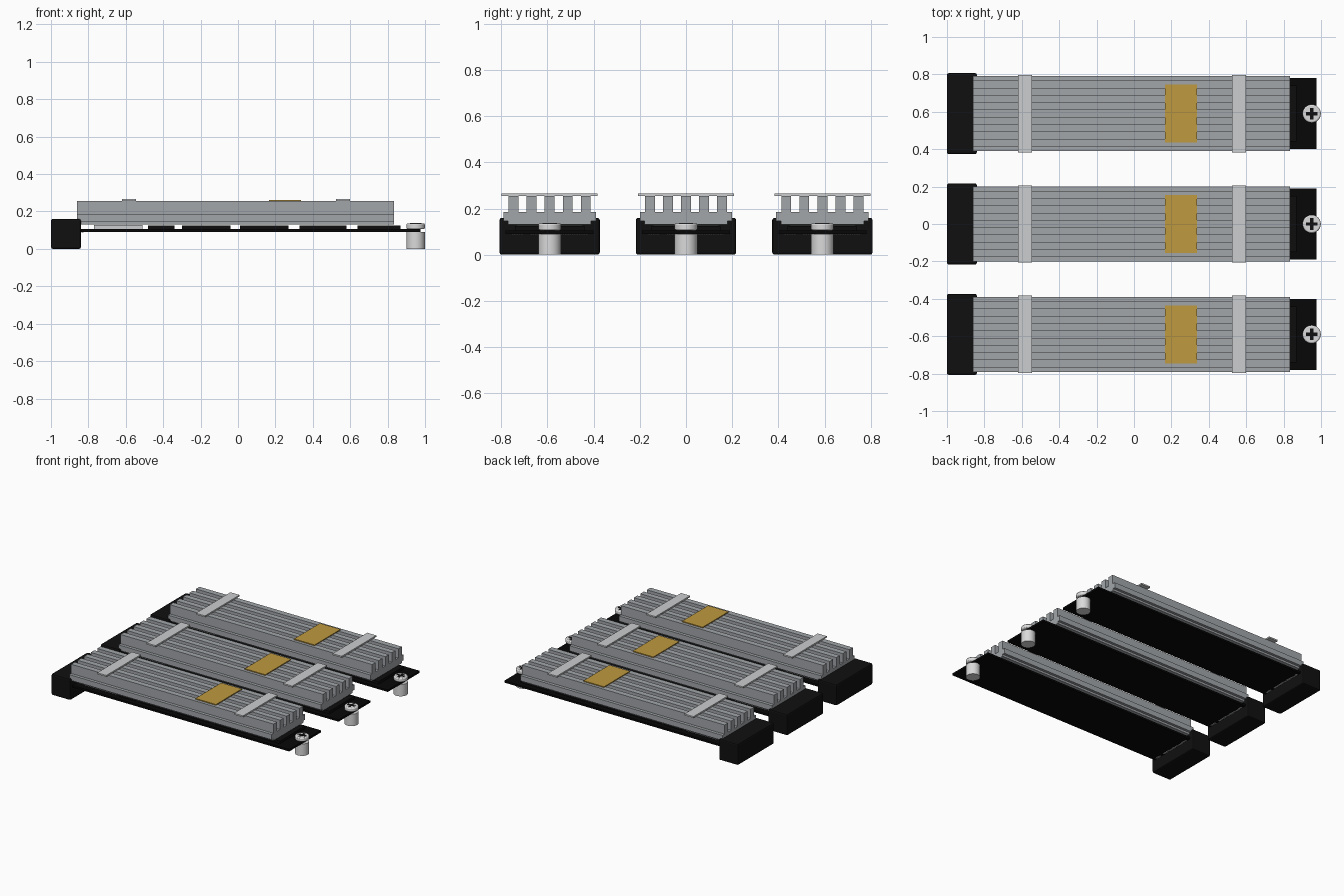
import bpy, bmesh, math
from mathutils import Matrix, Vector

if "Cube" in bpy.data.objects:
    bpy.data.objects.remove(bpy.data.objects["Cube"])


def material(name, rgb, rough=0.5):
    m = bpy.data.materials.new(name)
    m.use_nodes = True
    m.diffuse_color = (*rgb, 1)
    b = m.node_tree.nodes["Principled BSDF"]
    b.inputs["Base Color"].default_value = (*rgb, 1)
    b.inputs["Roughness"].default_value = rough
    return m


BLACK = material("connector black", (0.005, 0.005, 0.005))
BOARD = material("board black", (0.002, 0.002, 0.002))
CHIP = material("chip black", (0.004, 0.004, 0.004))
GREY = material("heatsink grey", (0.36, 0.38, 0.40))
CLIP = material("clip silver", (0.60, 0.61, 0.62))
STEEL = material("screw steel", (0.70, 0.70, 0.70))
GOLD = material("label gold", (0.52, 0.32, 0.05))


def finish(name, bm, mat):
    me = bpy.data.meshes.new(name)
    bmesh.ops.recalc_face_normals(bm, faces=bm.faces)
    bm.to_mesh(me)
    bm.free()
    me.materials.append(mat)
    ob = bpy.data.objects.new(name, me)
    bpy.context.collection.objects.link(ob)
    return ob


def add_box(bm, x, y, z):
    size = [b - a for a, b in (x, y, z)]
    mid = [(a + b) / 2 for a, b in (x, y, z)]
    bmesh.ops.create_cube(bm, size=1, matrix=Matrix.Translation(mid) @ Matrix.Diagonal((*size, 1)))


def boxes(name, mat, items, bevel=0):
    bm = bmesh.new()
    for item in items:
        add_box(bm, *item)
    ob = finish(name, bm, mat)
    if bevel:
        mod = ob.modifiers.new("Bevel", "BEVEL")
        mod.width, mod.segments = bevel, 2
    return ob


def around(c, half):
    return (c - half, c + half)


def cylinder(name, mat, x, y, z, r, bevel=0):
    bm = bmesh.new()
    bmesh.ops.create_cone(bm, cap_ends=True, segments=32, radius1=r, radius2=r, depth=z[1] - z[0],
                          matrix=Matrix.Translation((x, y, sum(z) / 2)))
    ob = finish(name, bm, mat)
    if bevel:
        mod = ob.modifiers.new("Bevel", "BEVEL")
        mod.width, mod.segments = bevel, 2
    bpy.ops.object.select_all(action="DESELECT")
    ob.select_set(True)
    bpy.context.view_layer.objects.active = ob
    bpy.ops.object.shade_smooth_by_angle(angle=math.radians(35))
    return ob


def heatsink(y):
    # Extruded profile: narrow foot, wide base and five upright fins
    prof = [(-0.18, 0.13), (-0.18, 0.145), (-0.2, 0.145), (-0.2, 0.185)]
    for i in range(5):
        c = (i - 2) * 0.078
        prof += [(c - 0.021, 0.185), (c - 0.021, 0.255), (c + 0.021, 0.255), (c + 0.021, 0.185)]
    prof += [(0.2, 0.185), (0.2, 0.145), (0.18, 0.145), (0.18, 0.13)]
    bm = bmesh.new()
    face = bm.faces.new([bm.verts.new((-0.86, y + a, b)) for a, b in prof])
    ext = bmesh.ops.extrude_face_region(bm, geom=[face], use_keep_orig=True)
    verts = [v for v in ext["geom"] if isinstance(v, bmesh.types.BMVert)]
    bmesh.ops.translate(bm, verts=verts, vec=Vector((1.695, 0, 0)))
    return finish("heatsink", bm, GREY)


def module(y):
    boxes("socket", BLACK, [((-1, -0.84), around(y, 0.217), (0, 0.16))], 0.01)
    boxes("circuit_board", BOARD, [((-0.86, 0.975), around(y, 0.19), (0.09, 0.105))])
    # Components under the heatsink
    chips = [(-0.48, -0.34), (-0.3, -0.04), (0.01, 0.27), (0.33, 0.58), (0.64, 0.87)]
    boxes("memory_chips", CHIP, [(x, around(y, 0.15), (0.105, 0.125)) for x in chips])
    boxes("controller_chip", CLIP, [((-0.77, -0.51), around(y, 0.14), (0.105, 0.127))])
    # Contact strips on the underside beside the socket
    pins = [i for i in range(-16, 17) if i not in (-11, -10, -9)]
    boxes("edge_contacts", CLIP, [((-0.838, -0.825), around(y + i * 0.01, 0.003), (0.088, 0.0905))
                                  for i in pins])
    heatsink(y)
    boxes("retaining_clips", CLIP, [(around(x, 0.038), around(y, 0.207), (0.255, 0.266))
                                    for x in (-0.583, 0.562)])
    boxes("label_plate", GOLD, [((0.165, 0.337), around(y, 0.155), (0.255, 0.262))])
    # Mounting hardware
    cylinder("standoff", STEEL, 0.95, y, (0, 0.09), 0.049)
    cylinder("screw_head", STEEL, 0.95, y, (0.105, 0.136), 0.049, 0.007)
    boxes("screw_recess", BLACK, [(around(0.95, 0.031), around(y, 0.009), (0.134, 0.1372)),
                                  (around(0.95, 0.009), around(y, 0.031), (0.134, 0.137))])


for offset in (-0.59, 0, 0.59):
    module(offset)
